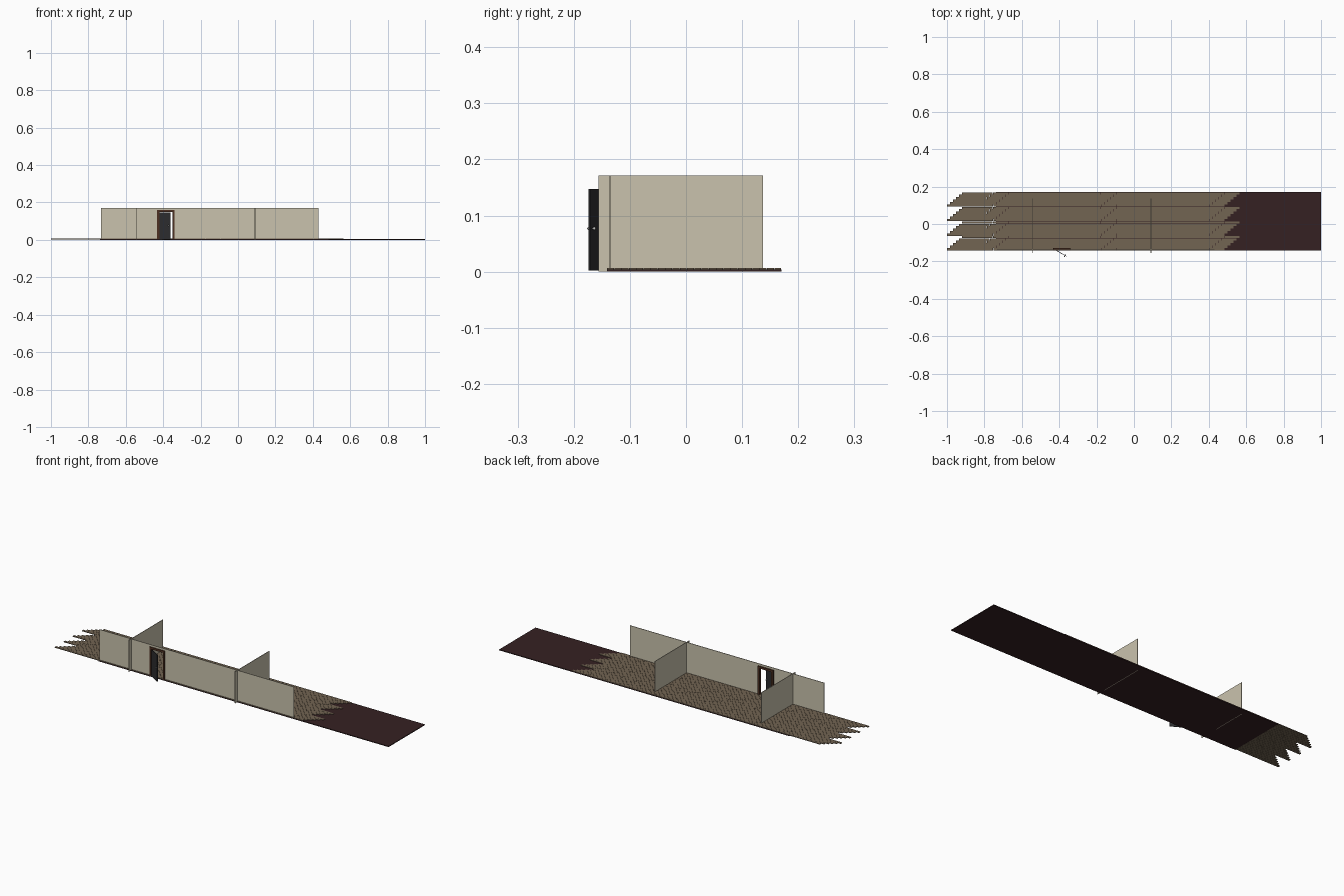
import bpy, bmesh, math
from mathutils import Matrix, Vector

if "Cube" in bpy.data.objects:
    bpy.data.objects.remove(bpy.data.objects["Cube"])


def material(name, rgb):
    m = bpy.data.materials.new(name)
    m.diffuse_color = (*rgb, 1.0)
    m.use_nodes = True
    m.node_tree.nodes["Principled BSDF"].inputs["Base Color"].default_value = m.diffuse_color
    return m


CREAM = material("cream wall", (0.59, 0.545, 0.42))
WOOD = material("parquet brown", (0.170, 0.128, 0.085))
MAROON = material("maroon underfloor", (0.036, 0.0150, 0.0165))
FRAME = material("door frame brown", (0.075, 0.030, 0.016))
LEAF = material("door charcoal", (0.027, 0.027, 0.029))
METAL = material("knob silver", (0.60, 0.60, 0.58))


def add_box(bm, lo, hi):
    lo, hi = Vector(lo), Vector(hi)
    mat = Matrix.Translation((lo + hi) / 2) @ Matrix.Diagonal((*(hi - lo), 1))
    bmesh.ops.create_cube(bm, size=1, matrix=mat)


def finish(name, bm, mat):
    bmesh.ops.recalc_face_normals(bm, faces=bm.faces)
    me = bpy.data.meshes.new(name)
    bm.to_mesh(me)
    bm.free()
    me.materials.append(mat)
    ob = bpy.data.objects.new(name, me)
    bpy.context.collection.objects.link(ob)
    return ob


def boxes(name, mat, *pairs):
    bm = bmesh.new()
    for lo, hi in pairs:
        add_box(bm, lo, hi)
    return finish(name, bm, mat)


def outline(name, mat, pts, y0, y1):
    """Extrude an x-z outline along y."""
    bm = bmesh.new()
    face = bm.faces.new([bm.verts.new((x, y0, z)) for x, z in pts])
    res = bmesh.ops.extrude_face_region(bm, geom=[face])
    verts = [g for g in res["geom"] if isinstance(g, bmesh.types.BMVert)]
    bmesh.ops.translate(bm, verts=verts, vec=(0, y1 - y0, 0))
    return finish(name, bm, mat)


FLOOR_F, FLOOR_B = -0.141, 0.170
WALL_TOP = 0.171
WALL_Y = -0.135

# Underfloor slab
boxes("underfloor", MAROON, ((-0.737, FLOOR_F, 0.0), (1.0, FLOOR_B, 0.0042)))

# Parquet: four boards of six staggered strips, giving stepped ends
bm = bmesh.new()
rows, length, gap = 24, 0.0825, 0.0003
width = (FLOOR_B - FLOOR_F) / rows
for r in range(rows):
    y1 = FLOOR_B - r * width
    start = -0.92 - 0.016 * (r % 6)
    for k in range(18):
        x = start + k * length
        add_box(bm, (x + gap, y1 - width + gap, 0.0032),
                (x + length - gap, y1 - gap, 0.0065))
finish("parquet_strips", bm, WOOD)

# Front wall with the doorway notch
L, R, H = -0.432, -0.340, 0.160
outline("front_wall", CREAM,
        [(-0.733, 0), (L + 0.004, 0), (L + 0.004, H - 0.004),
         (R - 0.004, H - 0.004), (R - 0.004, 0), (0.43, 0),
         (0.43, WALL_TOP), (-0.733, WALL_TOP)],
        WALL_Y - 0.0015, WALL_Y + 0.0015)

# Cross walls, poking out in front of the front wall
for i, x in enumerate((-0.545, 0.091)):
    boxes(f"cross_wall_{i + 1}", CREAM,
          ((x - 0.0015, -0.156, 0.0), (x + 0.0015, 0.137, WALL_TOP)))

# Door frame
t = 0.011
outline("door_frame", FRAME,
        [(L, 0.001), (L + t, 0.001), (L + t, H - t), (R - t, H - t),
         (R - t, 0.001), (R, 0.001), (R, H), (L, H)],
        WALL_Y - 0.006, WALL_Y + 0.008)

# Open door leaf, hinged on the left jamb
hinge = Matrix.Translation((L + t + 0.001, -0.1385, 0)) @ Matrix.Rotation(
    math.radians(-30), 4, "Z")
leaf = boxes("door_leaf", LEAF, ((0, -0.0015, 0.002), (0.068, 0.0015, 0.147)))
leaf.matrix_world = hinge

# Door knobs on both faces
bm = bmesh.new()
for s in (-1, 1):
    bmesh.ops.create_cone(
        bm, cap_ends=True, segments=10, radius1=0.0012, radius2=0.0012,
        depth=0.004, matrix=Matrix.Translation((0.060, s * 0.003, 0.077))
        @ Matrix.Rotation(math.pi / 2, 4, "X"))
    bmesh.ops.create_uvsphere(
        bm, u_segments=10, v_segments=6, radius=0.0026,
        matrix=Matrix.Translation((0.060, s * 0.006, 0.077)))
knobs = finish("door_knobs", bm, METAL)
knobs.matrix_world = hinge
for p in knobs.data.polygons:
    p.use_smooth = True
